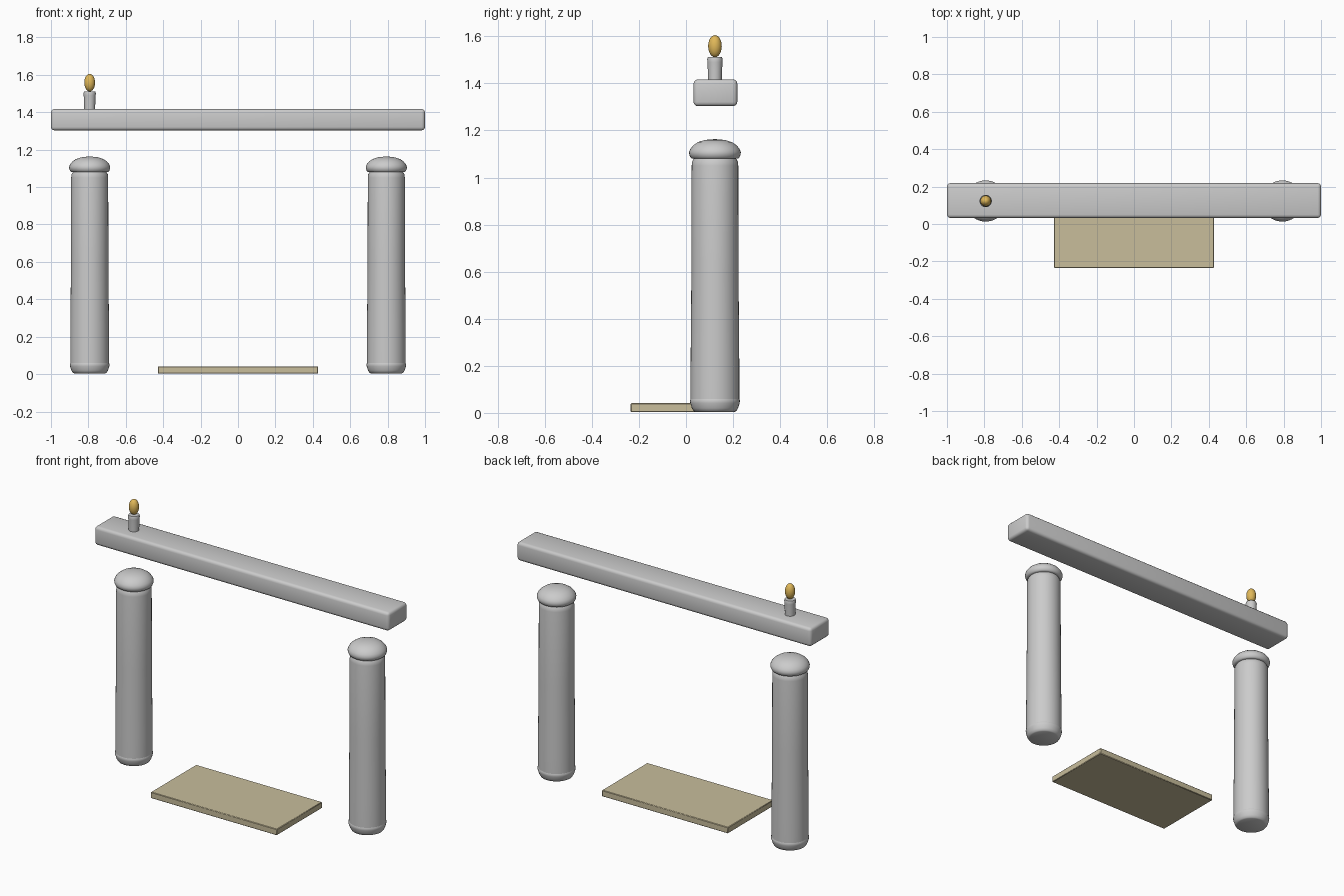
import bpy, bmesh, math

if "Cube" in bpy.data.objects:
    bpy.data.objects.remove(bpy.data.objects["Cube"])

Y = 0.123      # depth of the column line
COL_X = 0.793


def paint(obj, name, color):
    mat = bpy.data.materials.get(name) or bpy.data.materials.new(name)
    mat.diffuse_color = color
    mat.use_nodes = True
    mat.node_tree.nodes["Principled BSDF"].inputs["Base Color"].default_value = mat.diffuse_color
    obj.data.materials.append(mat)


def finish(name, bm, loc, angle=40):
    bmesh.ops.recalc_face_normals(bm, faces=bm.faces)
    mesh = bpy.data.meshes.new(name)
    bm.to_mesh(mesh)
    bm.free()
    obj = bpy.data.objects.new(name, mesh)
    obj.location = loc
    bpy.context.collection.objects.link(obj)
    bpy.ops.object.select_all(action='DESELECT')
    obj.select_set(True)
    bpy.context.view_layer.objects.active = obj
    bpy.ops.object.shade_smooth_by_angle(angle=math.radians(angle))
    return obj


def lathe(name, profile, x, sides=40):
    """Revolve (radius, z) points that start and end on the axis."""
    bm = bmesh.new()
    verts = [bm.verts.new((r, 0, z)) for r, z in profile]
    edges = [bm.edges.new(p) for p in zip(verts, verts[1:])]
    bmesh.ops.spin(bm, geom=verts + edges, cent=(0, 0, 0), axis=(0, 0, 1),
                   angle=2 * math.pi, steps=sides, use_duplicate=False)
    bmesh.ops.remove_doubles(bm, verts=bm.verts, dist=1e-5)
    return finish(name, bm, (x, Y, 0))


def block(name, lo, hi, bevel, segments):
    bm = bmesh.new()
    bmesh.ops.create_cube(bm, size=1)
    for v in bm.verts:
        v.co = [c * (b - a) for c, a, b in zip(v.co, lo, hi)]
    bmesh.ops.bevel(bm, geom=bm.edges[:], offset=bevel, segments=segments,
                    profile=0.5, affect='EDGES')
    return finish(name, bm, [(a + b) / 2 for a, b in zip(lo, hi)])


# Columns: rounded foot, slightly tapered shaft, mushroom cap
foot = [(0, .004), (.083, .004), (.091, .008), (.098, .02), (.105, .042),
        (.106, .052), (.103, .06), (0, .06)]
shaft = [(0, .045), (.1035, .045), (.1035, .2), (.1, .6), (.099, 1.05),
         (.097, 1.068), (.09, 1.08), (0, 1.08)]
cap = [(0, 1.08), (.097, 1.08), (.104, 1.085), (.109, 1.097), (.11, 1.108),
       (.105, 1.121), (.093, 1.136), (.073, 1.15), (.045, 1.159),
       (.02, 1.162), (0, 1.163)]
for side, x in (("left", -COL_X), ("right", COL_X)):
    lathe(side + "_column_foot", foot, x)
    lathe(side + "_column_shaft", shaft, x)
    lathe(side + "_column_cap", cap, x)

# Mantel beam
block("mantel_beam", (-1, .032, 1.303), (1, .218, 1.417), .018, 3)

# Hearth slab
hearth = block("hearth_slab", (-.428, -.235, 0.003), (.428, .205, .041), .003, 1)
paint(hearth, "tan_stone", (.58, .51, .33, 1))

# Candle and flame
lathe("candle", [(0, 1.41), (.029, 1.41), (.03, 1.45), (.032, 1.49),
                 (.033, 1.502), (.03, 1.511), (0, 1.511)], -COL_X, 24)
n = 12
flame = lathe("candle_flame",
              [(.029 * math.sin(math.pi * i / n), 1.558 - .047 * math.cos(math.pi * i / n))
               for i in range(n + 1)], -COL_X, 24)
paint(flame, "flame_gold", (.75, .48, .1, 1))
